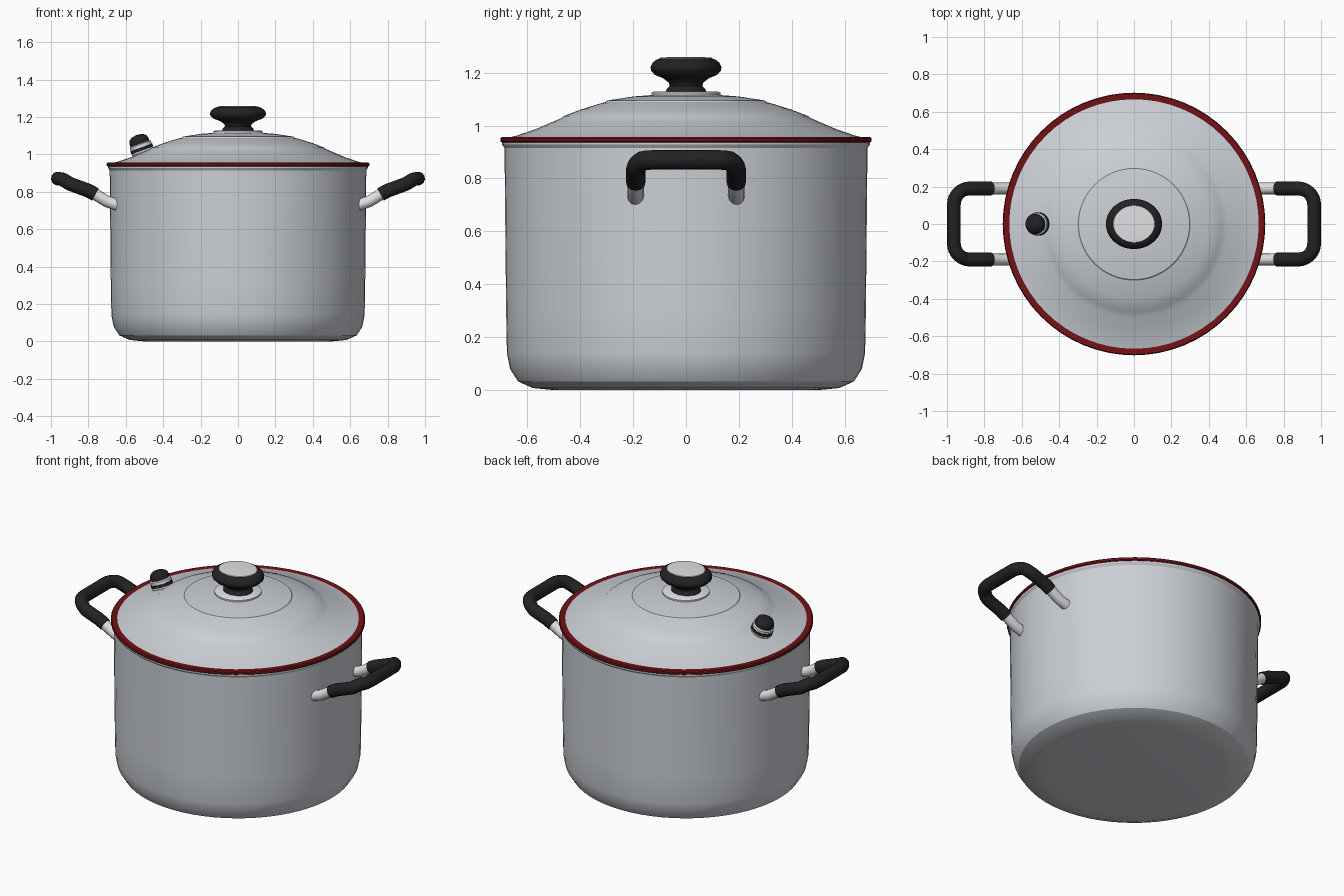
import bpy, math
from mathutils import Vector

if "Cube" in bpy.data.objects:
    bpy.data.objects.remove(bpy.data.objects["Cube"])


def material(name, rgb):
    m = bpy.data.materials.new(name)
    m.diffuse_color = (*rgb, 1)
    m.use_nodes = True
    m.node_tree.nodes["Principled BSDF"].inputs["Base Color"].default_value = m.diffuse_color
    return m


STEEL = material("steel", (0.60, 0.63, 0.67))
BRIGHT = material("bright_metal", (0.75, 0.75, 0.78))
BLACK = material("black_plastic", (0.016, 0.016, 0.016))
RED = material("dark_red", (0.17, 0.006, 0.008))


def finish(obj, mat, angle=30):
    obj.data.materials.append(mat)
    bpy.ops.object.select_all(action='DESELECT')
    obj.select_set(True)
    bpy.context.view_layer.objects.active = obj
    bpy.ops.object.shade_smooth_by_angle(angle=math.radians(angle))
    return obj


def lathe(name, profile, mat, segments=64, closed=False, angle=30):
    """Spin (radius, z) points, listed bottom outside first, around z."""
    verts, faces, rings = [], [], []
    for r, z in profile:
        start = len(verts)
        if r < 1e-5:
            verts.append((0, 0, z))
            rings.append([start] * segments)
        else:
            for i in range(segments):
                a = 2 * math.pi * i / segments
                verts.append((r * math.cos(a), r * math.sin(a), z))
            rings.append(list(range(start, start + segments)))
    if closed:
        rings.append(rings[0])
    for low, high in zip(rings, rings[1:]):
        for i in range(segments):
            j = (i + 1) % segments
            quad = [low[i], low[j], high[j], high[i]]
            faces.append(list(dict.fromkeys(quad)))
    mesh = bpy.data.meshes.new(name)
    mesh.from_pydata(verts, [], faces)
    obj = bpy.data.objects.new(name, mesh)
    bpy.context.collection.objects.link(obj)
    return finish(obj, mat, angle)


def tube(name, points, radius, mat):
    """Round bar along a path, turned into a mesh."""
    curve = bpy.data.curves.new(name, 'CURVE')
    curve.dimensions = '3D'
    curve.bevel_depth = radius
    curve.bevel_resolution = 4
    curve.use_fill_caps = True
    spline = curve.splines.new('POLY')
    spline.points.add(len(points) - 1)
    for p, co in zip(spline.points, points):
        p.co = (*co, 1)
    obj = bpy.data.objects.new(name, curve)
    bpy.context.collection.objects.link(obj)
    bpy.ops.object.select_all(action='DESELECT')
    obj.select_set(True)
    bpy.context.view_layer.objects.active = obj
    bpy.ops.object.convert(target='MESH')
    return finish(bpy.context.object, mat, 40)


# Pot: rounded base, slightly flared wall, rolled lip and hollow inside
lathe("pot", [(0, 0), (0.50, 0), (0.58, 0.008), (0.635, 0.033), (0.665, 0.08),
              (0.677, 0.14), (0.68, 0.3), (0.684, 0.7), (0.686, 0.915),
              (0.695, 0.928), (0.695, 0.938), (0.67, 0.938), (0.665, 0.9),
              (0.66, 0.14), (0.62, 0.05), (0.56, 0.025), (0, 0.02)], STEEL)

# Red rim band
lathe("red_rim", [(0.66, 0.936), (0.697, 0.936), (0.702, 0.941), (0.702, 0.952),
                  (0.697, 0.957), (0.675, 0.957), (0.66, 0.954)],
      RED, closed=True)

# Domed lid with two shallow pressed steps
lathe("lid", [(0.676, 0.945), (0.676, 0.953), (0.64, 0.962), (0.57, 0.986),
              (0.50, 1.016), (0.47, 1.029), (0.462, 1.036), (0.40, 1.060),
              (0.32, 1.085), (0.303, 1.089), (0.297, 1.095), (0.27, 1.099),
              (0.20, 1.110), (0.12, 1.116), (0, 1.118)], STEEL)

# Washer under the knob
lathe("knob_washer", [(0, 1.112), (0.13, 1.112), (0.13, 1.124), (0.123, 1.128),
                      (0, 1.128)], BRIGHT)

# Oval knob with a plain metal inlay
knob = lathe("knob", [(0, 1.124), (0.076, 1.124), (0.074, 1.138), (0.062, 1.150),
                      (0.065, 1.162), (0.085, 1.178), (0.118, 1.192),
                      (0.132, 1.208), (0.134, 1.222), (0.126, 1.238),
                      (0.112, 1.249), (0.098, 1.254), (0, 1.254)], BLACK, angle=45)
inlay = lathe("knob_inlay", [(0.100, 1.252), (0.098, 1.257), (0.06, 1.259),
                             (0, 1.260)], BRIGHT)
for part in (knob, inlay):
    part.scale.x = 1.12

# Steam vent, leaning with the slope of the lid
vent_parts = [
    lathe("vent_base", [(0, -0.03), (0.058, -0.03), (0.061, 0.012), (0.056, 0.020),
                        (0, 0.020)], BRIGHT, 32),
    lathe("vent_band", [(0, 0.018), (0.062, 0.018), (0.062, 0.036), (0, 0.036)],
          BLACK, 32),
    lathe("vent_collar", [(0, 0.034), (0.060, 0.034), (0.060, 0.052),
                          (0.052, 0.058), (0, 0.058)], BRIGHT, 32),
    lathe("vent_cap", [(0, 0.056), (0.053, 0.056), (0.054, 0.072), (0.047, 0.090),
                       (0.030, 0.102), (0, 0.107)], BLACK, 32, angle=50),
]
for part in vent_parts:
    part.location = (-0.505, 0, 1.004)
    part.rotation_euler.y = math.radians(-20)


def handle_height(x):
    """Handle centre line rises outward and levels off at the grip."""
    path = [(0.64, 0.728), (0.70, 0.748), (0.79, 0.803), (0.90, 0.843),
            (0.935, 0.866), (0.97, 0.872)]
    for (x0, z0), (x1, z1) in zip(path, path[1:]):
        if x <= x1:
            return z0 + (z1 - z0) * (x - x0) / (x1 - x0)
    return path[-1][1]


# Side handles: black grip with rounded corners on two metal legs
outer, half, bend = 0.963, 0.190, 0.085
for side, label in ((1, "right"), (-1, "left")):
    corner = []
    for i in range(9):
        a = math.radians(90 - i * 90 / 8)
        corner.append((outer - bend + bend * math.cos(a),
                       half - bend + bend * math.sin(a)))
    plan = [(0.762, half), (0.80, half), (0.84, half)] + corner
    plan += [(x, -y) for x, y in reversed(plan)]
    tube(label + "_handle_grip",
         [Vector((side * x, y, handle_height(x))) for x, y in plan], 0.037, BLACK)
    for y, end in ((half, "back"), (-half, "front")):
        tube(f"{label}_handle_leg_{end}",
             [Vector((side * x, y, handle_height(x)))
              for x in (0.645, 0.70, 0.74, 0.79)], 0.031, BRIGHT)
